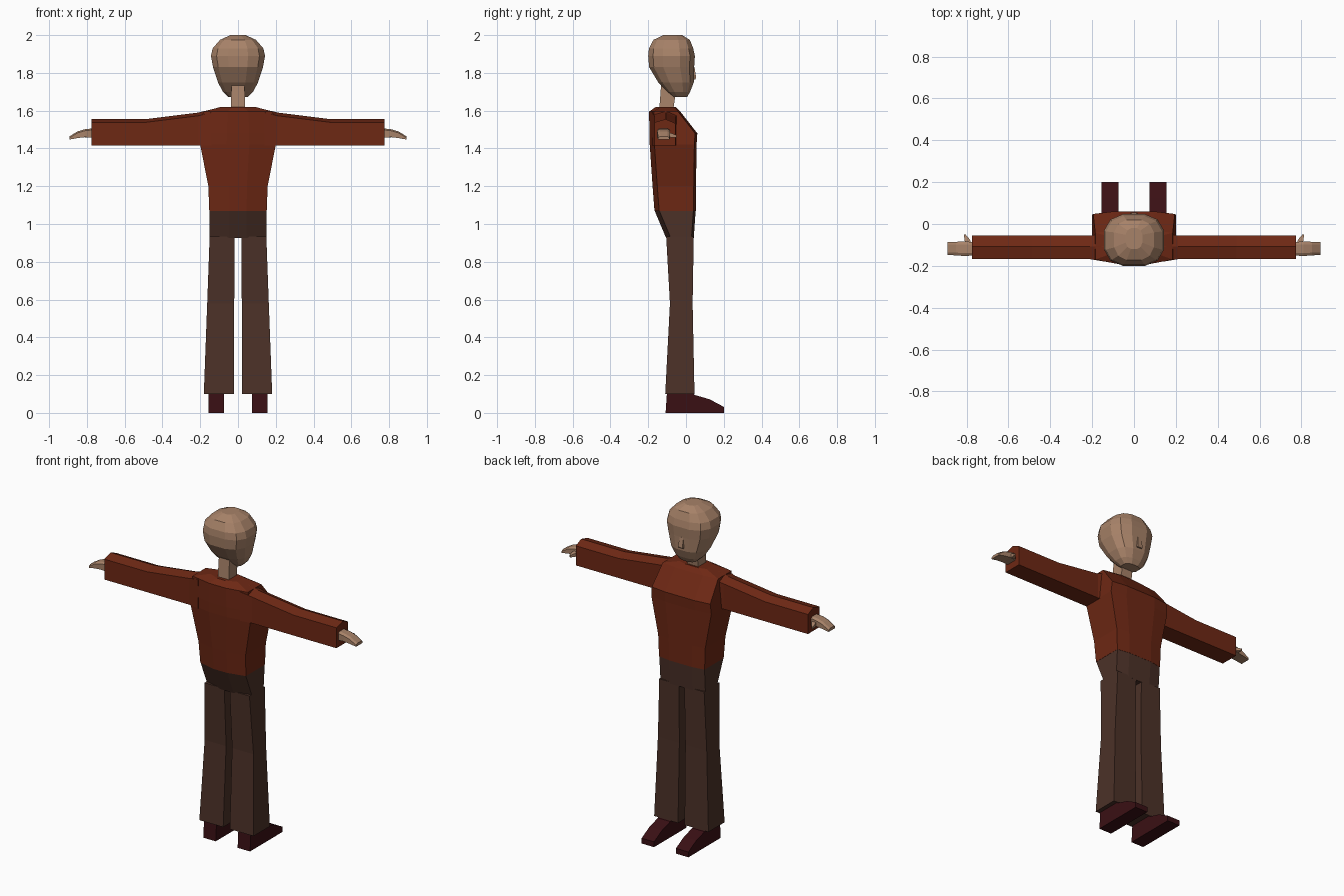
import bpy, bmesh, math

if "Cube" in bpy.data.objects:
    bpy.data.objects.remove(bpy.data.objects["Cube"])


def material(name, rgb):
    m = bpy.data.materials.new(name)
    m.diffuse_color = (*rgb, 1)
    m.use_nodes = True
    m.node_tree.nodes["Principled BSDF"].inputs["Base Color"].default_value = m.diffuse_color
    return m


SHIRT = material("rust shirt", (0.155, 0.021, 0.007))
TROUSERS = material("brown trousers", (0.072, 0.031, 0.021))
SKIN = material("skin", (0.39, 0.225, 0.14))
SHOES = material("dark red shoes", (0.042, 0.005, 0.007))


def loft(name, rings, mat):
    """Closed skin through rings that all have the same number of points."""
    bm = bmesh.new()
    vs = [[bm.verts.new(p) for p in r] for r in rings]
    n = len(vs[0])
    for a, b in zip(vs, vs[1:]):
        for i in range(n):
            j = (i + 1) % n
            bm.faces.new((a[i], a[j], b[j], b[i]))
    bm.faces.new(vs[0][::-1])
    bm.faces.new(vs[-1])
    bmesh.ops.recalc_face_normals(bm, faces=bm.faces)
    me = bpy.data.meshes.new(name)
    bm.to_mesh(me)
    bm.free()
    me.materials.append(mat)
    ob = bpy.data.objects.new(name, me)
    bpy.context.collection.objects.link(ob)
    return ob


def body_ring(z, w, yb, yf):
    """Eight-sided torso section, bowed at the back, chamfered at the front."""
    half = [(0.3 * w, yb), (w, yb + 0.025), (w, yf - 0.012), (0.5 * w, yf)]
    return [(x, y, z) for x, y in half] + [(-x, y, z) for x, y in half[::-1]]


def box_ring(z, x0, x1, y0, y1):
    return [(x0, y0, z), (x1, y0, z), (x1, y1, z), (x0, y1, z)]


def head_ring(z, w, yb, yf, n=12):
    """Rounded-square section of the head."""
    pts = []
    for i in range(n):
        a = 2 * math.pi * (i + 0.5) / n
        c, s = math.cos(a), math.sin(a)
        c, s = (math.copysign(abs(v) ** 0.75, v) / 0.974 for v in (c, s))
        pts.append((w * c, (yb + yf) / 2 + (yf - yb) / 2 * s, z))
    return pts


# Torso and hips
loft("shirt_body", [body_ring(*r) for r in (
    (1.07, 0.152, -0.167, 0.052), (1.20, 0.157, -0.177, 0.053),
    (1.42, 0.2, -0.192, 0.056), (1.48, 0.195, -0.194, 0.06),
    (1.595, 0.185, -0.195, -0.03), (1.62, 0.09, -0.16, -0.055))], SHIRT)
loft("hips", [body_ring(*r) for r in (
    (0.925, 0.15, -0.105, 0.041), (1.07, 0.151, -0.166, 0.051))], TROUSERS)

# Head, neck and nose
loft("head", [head_ring(*r) for r in (
    (1.672, 0.052, -0.07, 0.006), (1.70, 0.08, -0.1, 0.022),
    (1.75, 0.106, -0.147, 0.041), (1.83, 0.132, -0.195, 0.043),
    (1.89, 0.143, -0.2, 0.047), (1.93, 0.134, -0.196, 0.038),
    (1.975, 0.095, -0.172, 0.02), (2.0, 0.04, -0.12, -0.02))], SKIN)
loft("neck", [box_ring(1.60, -0.037, 0.037, -0.142, -0.068),
              box_ring(1.76, -0.035, 0.035, -0.13, -0.045)], SKIN)
loft("nose", [box_ring(1.765, -0.016, 0.016, 0.02, 0.05),
              box_ring(1.775, -0.016, 0.016, 0.02, 0.054),
              box_ring(1.83, -0.01, 0.01, 0.02, 0.045)], SKIN)


def sleeve_ring(x, top, yb=-0.168, yf=-0.056):
    return [(x, yb, 1.415), (x, yf, 1.415), (x, yf, top - 0.022),
            (x, -0.107, top), (x, yb, top - 0.017)]


def side_ring(x, y0, y1, z0, z1):
    c = (y1 - y0) * 0.2
    return [(x, y0, z0), (x, y1, z0), (x, y1, z1 - 0.008),
            (x, y1 - c, z1), (x, y0 + c, z1), (x, y0, z1 - 0.008)]


# Limbs, repeated on both sides
for side, s in (("left", -1), ("right", 1)):
    loft(side + "_sleeve", [sleeve_ring(s * 0.14, 1.607, -0.18, -0.04),
                            sleeve_ring(s * 0.21, 1.59),
                            sleeve_ring(s * 0.49, 1.555),
                            sleeve_ring(s * 0.775, 1.555)], SHIRT)
    loft(side + "_hand", [side_ring(s * 0.76, -0.15, -0.086, 1.455, 1.507),
                          side_ring(s * 0.81, -0.153, -0.084, 1.46, 1.502),
                          side_ring(s * 0.85, -0.15, -0.085, 1.455, 1.49),
                          side_ring(s * 0.892, -0.148, -0.087, 1.447, 1.464)], SKIN)
    # Thumb points forward and outward
    loft(side + "_thumb", [
        [(s * (x - w), y, z0), (s * (x + w), y, z0),
         (s * (x + w), y, z1), (s * (x - w), y, z1)]
        for x, w, y, z0, z1 in ((0.79, 0.015, -0.1, 1.463, 1.487),
                                (0.797, 0.013, -0.075, 1.458, 1.48),
                                (0.809, 0.004, -0.05, 1.457, 1.47))], SKIN)
    # Flared trouser leg
    loft(side + "_leg", [box_ring(z, s * a, s * b, y0, y1) for z, a, b, y0, y1 in (
        (0.10, 0.022, 0.181, -0.11, 0.045), (0.58, 0.02, 0.163, -0.085, 0.035),
        (0.935, 0.018, 0.15, -0.105, 0.041))], TROUSERS)
    # Shoe from its side profile
    profile = [(-0.108, 0), (0.2, 0), (0.2, 0.032), (0.125, 0.072),
               (0.045, 0.095), (0.03, 0.12), (-0.1, 0.12)]
    loft(side + "_shoe", [[(s * x, y, z) for y, z in profile]
                          for x in (0.073, 0.156)], SHOES)
